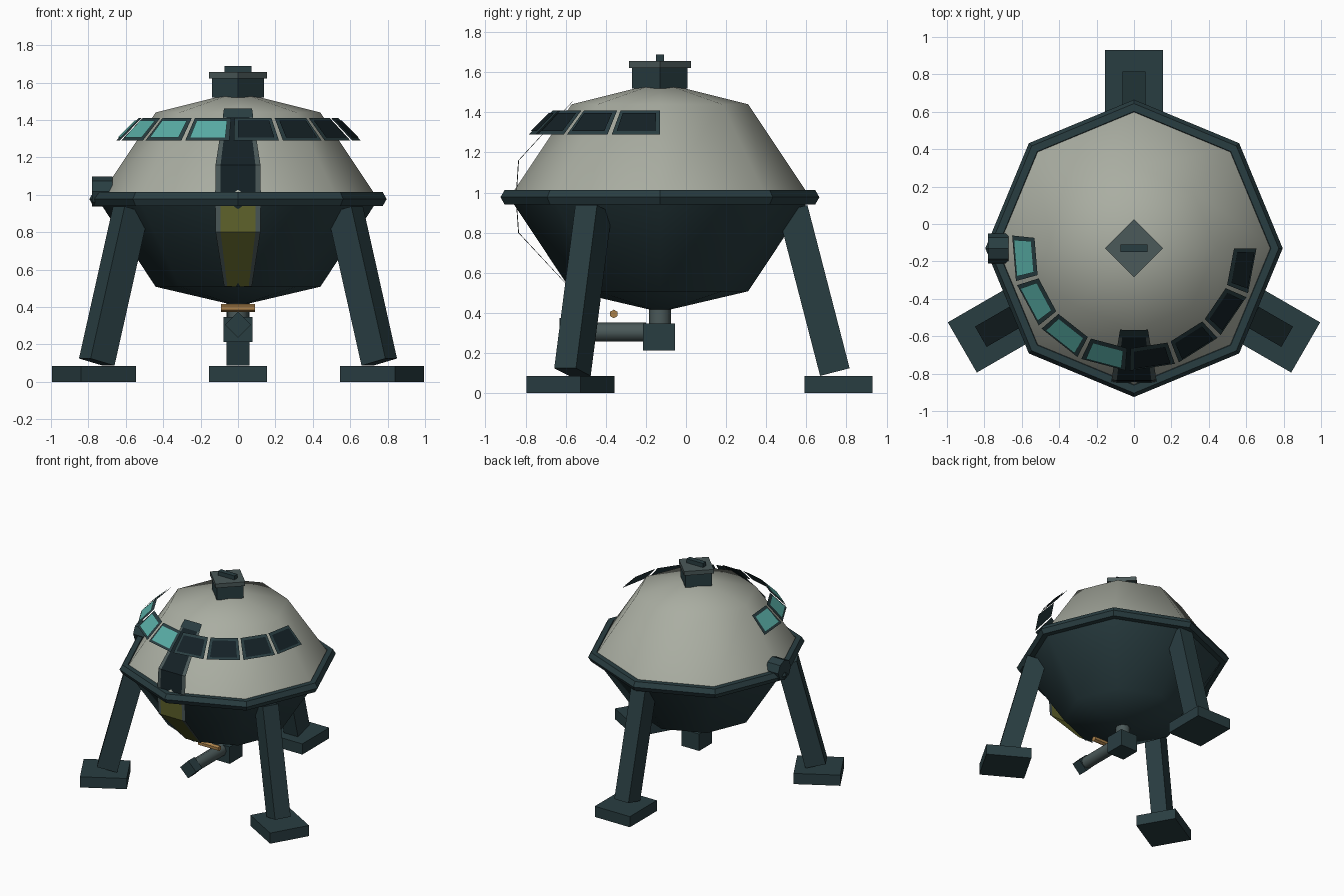
import bpy
from math import sin, cos, pi, radians
from mathutils import Matrix, Vector

if "Cube" in bpy.data.objects:
    bpy.data.objects.remove(bpy.data.objects["Cube"])

CY = -0.13  # body axis in y


def material(name, rgb):
    m = bpy.data.materials.new(name)
    m.diffuse_color = (*rgb, 1)
    m.use_nodes = True
    m.node_tree.nodes["Principled BSDF"].inputs["Base Color"].default_value = m.diffuse_color
    return m


HULL = material("pale_hull", (0.40, 0.42, 0.36))
DARK = material("dark_teal", (0.022, 0.047, 0.053))
STEEL = material("steel", (0.07, 0.10, 0.10))
BLACK = material("dark_glass", (0.007, 0.015, 0.019))
TEAL = material("lit_glass", (0.10, 0.42, 0.38))
OLIVE = material("olive", (0.12, 0.13, 0.025))
BRASS = material("brass", (0.40, 0.22, 0.07))


def mesh(name, verts, faces, mat, smooth=False):
    me = bpy.data.meshes.new(name)
    me.from_pydata(verts, [], faces)
    me.materials.append(mat)
    for p in me.polygons:
        p.use_smooth = smooth
    ob = bpy.data.objects.new(name, me)
    bpy.context.collection.objects.link(ob)
    return ob


def box(name, size, matrix, mat):
    bpy.ops.mesh.primitive_cube_add(size=1)
    ob = bpy.context.object
    ob.name = name
    ob.matrix_world = matrix @ Matrix.Diagonal((*size, 1))
    ob.data.materials.append(mat)
    return ob


def rod(name, sides, r, a, b, mat, smooth=False):
    """Cylinder from point a to point b."""
    a, b = Vector(a), Vector(b)
    bpy.ops.mesh.primitive_cylinder_add(vertices=sides, radius=r, depth=(b - a).length)
    ob = bpy.context.object
    ob.name = name
    ob.matrix_world = (Matrix.Translation((a + b) / 2)
                       @ (b - a).to_track_quat('Z', 'Y').to_matrix().to_4x4())
    ob.data.materials.append(mat)
    if smooth:
        bpy.ops.object.shade_smooth_by_angle(angle=radians(50))
    return ob


def at(r, ang, z):
    """Point in cylindrical coordinates about the body axis."""
    return (r * cos(radians(ang)), CY + r * sin(radians(ang)), z)


def shell(name, profile, mat):
    """Eight-sided shell: (radius, z) rings from low to high, closed on an axis point."""
    rings = [p for p in profile if p[0] > 0]
    apex = [p for p in profile if p[0] == 0][0]
    verts = [at(r, 45 * i, z) for r, z in rings for i in range(8)]
    verts.append((0, CY, apex[1]))
    faces = []
    for k in range(len(rings) - 1):
        for i in range(8):
            j = (i + 1) % 8
            faces.append((k * 8 + i, k * 8 + j, k * 8 + 8 + j, k * 8 + 8 + i))
    for i in range(8):
        j, n = (i + 1) % 8, len(verts) - 1
        if profile[-1][0] == 0:
            o = (len(rings) - 1) * 8
            faces.append((o + i, o + j, n))
        else:
            faces.append((j, i, n))
    return mesh(name, verts, faces, mat, True)


def strip(name, path, a0, a1, mat):
    """Ribbon up the hull between two angles; path runs from low to high."""
    verts = [at(r, a, z) for r, z in path for a in (a0, a1)]
    faces = [(2 * k, 2 * k + 1, 2 * k + 3, 2 * k + 2) for k in range(len(path) - 1)]
    return mesh(name, verts, faces, mat)


# Hull halves and rim
shell("upper_hull", [(0.75, 0.975), (0.44, 1.44), (0, 1.55)], HULL)
shell("lower_hull", [(0, 0.405), (0.44, 0.508), (0.75, 0.975)], DARK)
bpy.ops.mesh.primitive_torus_add(major_segments=8, minor_segments=6, major_radius=0.753,
                                 minor_radius=0.042, location=(0, CY, 0.977))
rim = bpy.context.object
rim.name = "rim"
rim.data.materials.append(DARK)

# Front door strip with its side frames
upper = [(0.725, 0.975), (0.713, 1.16), (0.44, 1.455)]
lower = [(0.44, 0.51), (0.713, 0.80), (0.725, 0.975)]
strip("door_upper", upper, 262.5, 277.5, BLACK)
strip("door_lower", lower, 262.5, 277.5, OLIVE)
for side, a in (("left", 260.3), ("right", 277.5)):
    strip(side + "_door_frame", lower + upper[1:], a, a + 2.2, STEEL)
strip("door_cap", [(0.485, 1.415), (0.443, 1.462)], 260.3, 279.7, DARK)

# Wrap-around window band, lit on the left half
for i in range(8):
    a0 = 174 + 23.5 * i
    a1 = a0 + 21.5
    strip(f"window_frame_{i}", [(0.655, 1.29), (0.535, 1.41)], a0, a1, DARK)
    strip(f"window_pane_{i}", [(0.645, 1.306), (0.553, 1.398)],
          a0 + 2, a1 - 2, TEAL if i < 4 else BLACK)

# Legs and feet
for name, ang in (("back", 90), ("left", 210), ("right", 330)):
    m = Matrix.Translation((0, CY, 0)) @ Matrix.Rotation(radians(ang), 4, 'Z')
    box(name + "_foot", (0.34, 0.31, 0.085), m @ Matrix.Translation((0.89, 0, 0.0425)), DARK)
    lean = Matrix.Rotation(radians(-14.5), 4, 'Y')
    box(name + "_leg", (0.152, 0.125, 0.84),
        m @ Matrix.Translation((0.767, 0, 0.512)) @ lean, DARK)

# Top hatch
rod("hatch_base", 4, 0.138, (0, CY, 1.52), (0, CY, 1.622), DARK)
rod("hatch_lid", 4, 0.155, (0, CY, 1.622), (0, CY, 1.655), STEEL)
box("hatch_handle", (0.145, 0.04, 0.035), Matrix.Translation((0, CY, 1.67)), DARK)

# Side port on the left
rod("side_port", 8, 0.08, (-0.78, CY, 1.018), (-0.67, CY, 1.018), DARK)

# Belly turret with barrel
rod("turret_neck", 8, 0.055, (0, CY, 0.33), (0, CY, 0.45), STEEL, True)
box("turret_block", (0.155, 0.16, 0.135), Matrix.Translation((0, CY - 0.005, 0.28)), DARK)
rod("turret_barrel", 8, 0.047, (0, -0.2, 0.305), (0, -0.56, 0.305), STEEL, True)
rod("barrel_tip", 4, 0.07, (0, -0.55, 0.305), (0, -0.63, 0.305), DARK)
bar = rod("brass_bar", 6, 0.025, (-0.09, -0.36, 0.395), (0.09, -0.36, 0.395), BRASS)
bar.scale.x = bar.scale.y = 0.85
